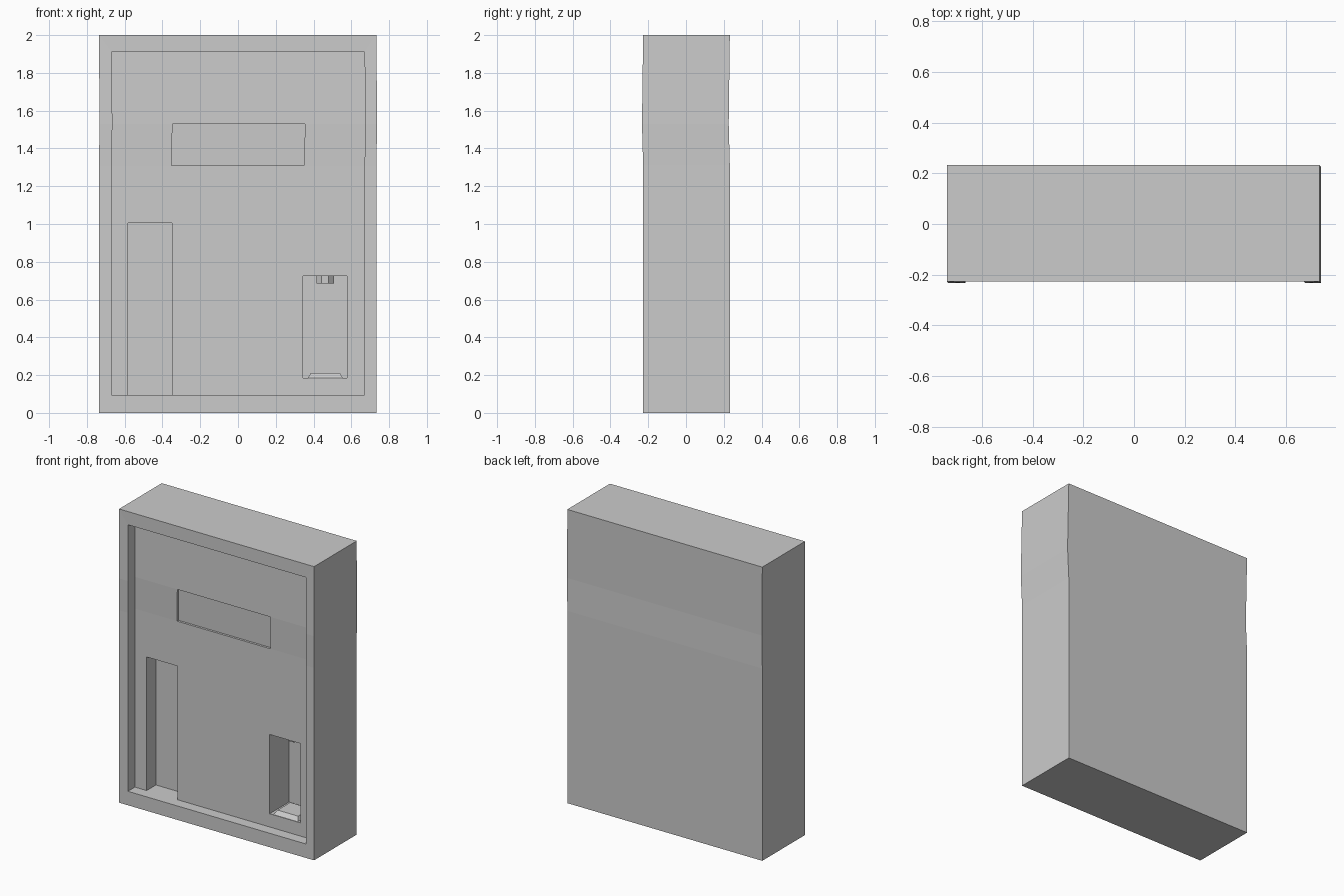
import bpy, bmesh
from math import pi
from mathutils import Matrix, Vector

if "Cube" in bpy.data.objects:
    bpy.data.objects.remove(bpy.data.objects["Cube"])


def box(name, x, y, z):
    """Box from (min, max) pairs on each axis."""
    bm = bmesh.new()
    bmesh.ops.create_cube(bm, size=1)
    for v in bm.verts:
        v.co = Vector([(a + b) / 2 + c * (b - a) for (a, b), c in zip((x, y, z), v.co)])
    return add(name, bm)


def add(name, bm):
    me = bpy.data.meshes.new(name)
    bm.to_mesh(me)
    bm.free()
    ob = bpy.data.objects.new(name, me)
    bpy.context.collection.objects.link(ob)
    return ob


FRONT, BACK = -0.227, 0.232
PANEL = FRONT + 0.075          # recessed front panel
SLOT_BACK = PANEL + 0.21       # back of the small alcove

# Cabinet with framed panel, window, tall doorway and alcove cut out
cabinet = box("cabinet", (-0.737, 0.732), (FRONT, BACK), (0, 2))
cuts = [
    ("panel_cut", (-0.67, 0.67), (FRONT - 0.1, PANEL), (0.095, 1.91)),
    ("window_cut", (-0.352, 0.35), (PANEL - 0.03, PANEL + 0.015), (1.31, 1.53)),
    ("doorway_cut", (-0.582, -0.35), (PANEL - 0.03, PANEL + 0.1), (0.095, 1.005)),
    ("alcove_cut", (0.345, 0.577), (PANEL - 0.03, SLOT_BACK), (0.185, 0.725)),
]
cutters = []
for c in cuts:
    cutter = box(*c)
    cutter.hide_render = True
    mod = cabinet.modifiers.new(c[0], 'BOOLEAN')
    mod.operation, mod.solver, mod.object = 'DIFFERENCE', 'EXACT', cutter
    cutters.append(cutter)

# Apply the cuts, then add the slight kink at window height
bm = bmesh.new()
bm.from_object(cabinet, bpy.context.evaluated_depsgraph_get())
cabinet.modifiers.clear()
for z in (1.31, 1.53):
    bmesh.ops.bisect_plane(bm, geom=bm.verts[:] + bm.edges[:] + bm.faces[:],
                           dist=1e-4, plane_co=(0, 0, z), plane_no=(0, 0, 1))
for v in bm.verts:
    if abs(v.co.z - 1.53) < 1e-3:
        v.co += Vector((0.005, -0.006, 0))
bm.to_mesh(cabinet.data)
bm.free()
for c in cutters:
    bpy.data.objects.remove(c)

# Nozzle hanging from the alcove ceiling
bm = bmesh.new()
bmesh.ops.create_cone(bm, cap_ends=True, segments=8, radius1=0.05, radius2=0.05, depth=0.042,
                      matrix=Matrix.Translation((0.461, -0.045, 0.705)) @ Matrix.Rotation(pi / 8, 4, 'Z'))
add("nozzle", bm)

# Drip tray with sloped sides on the alcove floor
tray = box("drip_tray", (0.37, 0.555), (PANEL + 0.003, SLOT_BACK - 0.02), (0.184, 0.21))
for v in tray.data.vertices:
    if v.co.z > 0.2:
        v.co.x += 0.015 if v.co.x < 0.46 else -0.015
        v.co.y += 0.025 if v.co.y < -0.05 else -0.025
